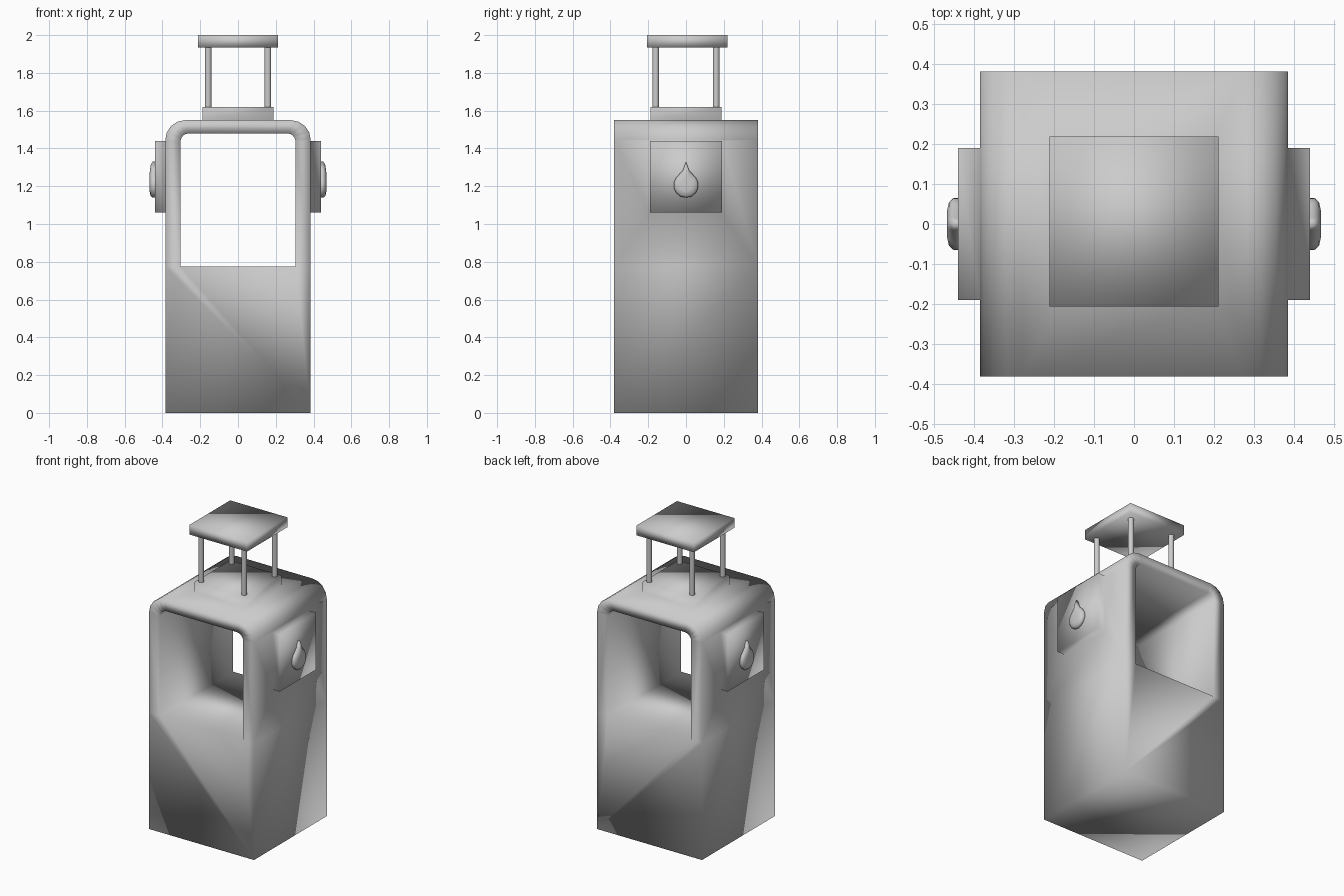
import bpy
import bmesh
from math import cos, sin, pi, radians

if "Cube" in bpy.data.objects:
    bpy.data.objects.remove(bpy.data.objects["Cube"])

grey = bpy.data.materials.new("plain_grey")
grey.use_nodes = True
grey.diffuse_color = (0.6, 0.6, 0.6, 1)
grey.node_tree.nodes["Principled BSDF"].inputs["Base Color"].default_value = (0.6, 0.6, 0.6, 1)


def finish(name, bm, limit=180):
    bmesh.ops.recalc_face_normals(bm, faces=bm.faces)
    for f in bm.faces:
        f.smooth = True
    for e in bm.edges:
        if len(e.link_faces) == 2 and e.calc_face_angle(0) > radians(limit):
            e.smooth = False
    mesh = bpy.data.meshes.new(name)
    bm.to_mesh(mesh)
    bm.free()
    mesh.materials.append(grey)
    obj = bpy.data.objects.new(name, mesh)
    bpy.context.collection.objects.link(obj)
    return obj


def arch(half, top, radius, sill, steps=4):
    """Half-open arch outline running from the right sill to the left sill."""
    right = [(half, sill)]
    for i in range(steps + 1):
        a = pi / 2 * i / steps
        right.append((half - radius + radius * cos(a), top - radius + radius * sin(a)))
    return right + [(-x, z) for x, z in reversed(right)]


# Lantern body: solid lower block with a rounded arch open at front and back
HALF, DEPTH, SILL = 0.385, 0.382, 0.775
bm = bmesh.new()
rings = []
for y in (-DEPTH, DEPTH):
    outer = [bm.verts.new((x, y, z)) for x, z in arch(HALF, 1.55, 0.105, SILL)]
    inner = [bm.verts.new((x, y, z)) for x, z in arch(0.305, 1.48, 0.045, SILL)]
    feet = [bm.verts.new((x, y, 0)) for x in (-HALF, HALF)]
    for i in range(len(outer) - 1):
        bm.faces.new((outer[i], outer[i + 1], inner[i + 1], inner[i]))
    bm.faces.new((feet[0], feet[1], outer[0], inner[0], inner[-1], outer[-1]))
    rings.append((feet + outer, inner))
for a, b in zip(rings[0], rings[1]):
    for i in range(len(a)):
        j = (i + 1) % len(a)
        bm.faces.new((a[i], a[j], b[j], b[i]))
bmesh.ops.recalc_face_normals(bm, faces=bm.faces)
bm.faces.ensure_lookup_table()


def raise_plate(face, axis, centre, half, height):
    """Inset a rectangle into a face and pull it outward as a plate."""
    bmesh.ops.inset_individual(bm, faces=[face], thickness=0.05)
    mid = face.calc_center_median()
    for v in face.verts:
        for k in range(3):
            if k != axis:
                v.co[k] = centre[k] + (half if v.co[k] > mid[k] else -half)
    out = face.normal.copy() * height
    bmesh.ops.inset_individual(bm, faces=[face], thickness=0)
    for v in face.verts:
        v.co += out


# Side plates and the top plinth grow out of the body walls
bm.normal_update()
for f in list(bm.faces):
    c = f.calc_center_median()
    if abs(f.normal.x) > 0.99 and abs(c.x) > 0.38 and c.z > SILL:
        raise_plate(f, 0, (0, 0, 1.25), 0.19, 0.055)
    elif f.normal.z > 0.99 and c.z > 1.54:
        raise_plate(f, 2, (0, 0, 0), 0.187, 0.07)
finish("lantern_body", bm)

# Four posts on the plinth
for sx in (-1, 1):
    for sy in (-1, 1):
        bm = bmesh.new()
        bmesh.ops.create_cone(bm, cap_ends=True, segments=16, radius1=0.0175,
                              radius2=0.0175, depth=0.35)
        bmesh.ops.translate(bm, verts=bm.verts, vec=(sx * 0.158, sy * 0.16, 1.775))
        finish(f"post_{'left' if sx > 0 else 'right'}_{'back' if sy > 0 else 'front'}", bm, 40)

# Flat roof slab
bm = bmesh.new()
bmesh.ops.create_cube(bm, size=1)
bmesh.ops.scale(bm, verts=bm.verts, vec=(0.422, 0.425, 0.065))
bmesh.ops.translate(bm, verts=bm.verts, vec=(0, 0.006, 1.9675))
finish("roof_slab", bm)

# Domed teardrop on each side plate
R, ZC, TIP = 0.066, 1.205, 1.33
for side in (-1, 1):
    bm = bmesh.new()
    loops = []
    for x, s in ((0.43, 1), (0.452, 1), (0.463, 0.85), (0.468, 0.5)):
        pts = [(0, TIP), (0.016, 1.285)]
        pts += [(R * cos(a), ZC + R * sin(a)) for a in
                [radians(40 - 26 * i) for i in range(11)] if cos(a) > 0.01]
        pts += [(0, ZC - R)]
        pts += [(-y, z) for y, z in reversed(pts[1:-1])]
        loops.append([bm.verts.new((side * x, y * s, ZC + (z - ZC) * s)) for y, z in pts])
    for a, b in zip(loops, loops[1:]):
        for i in range(len(a)):
            j = (i + 1) % len(a)
            bm.faces.new((a[i], a[j], b[j], b[i]))
    bm.faces.new(loops[0])
    bm.faces.new(loops[-1])
    finish("teardrop_left" if side > 0 else "teardrop_right", bm)
